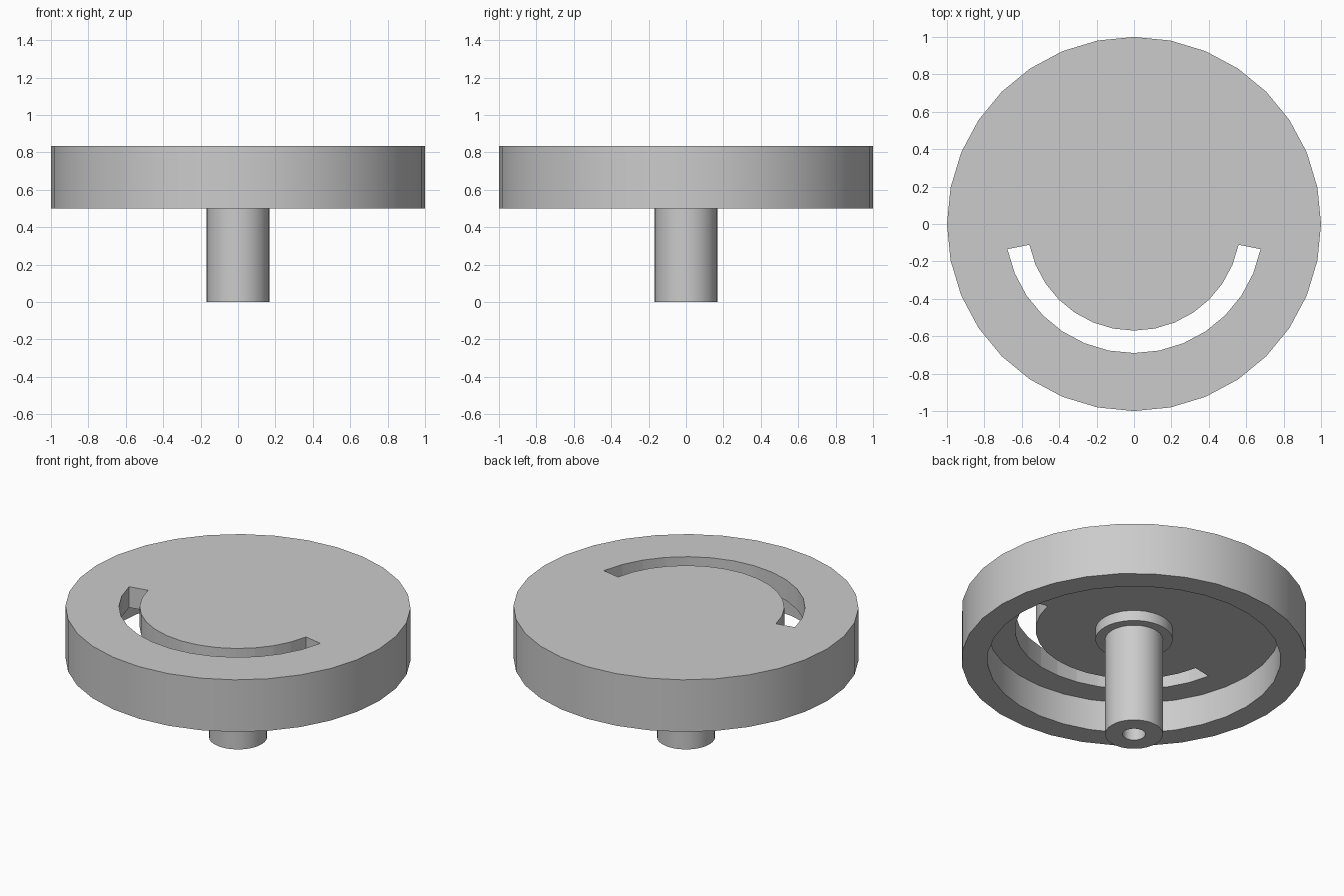
import bpy
import bmesh
from math import cos, sin, tau, radians

SEGMENTS = 32
TOP, CEILING, RIM = 0.833, 0.70, 0.50

cube = bpy.data.objects.get("Cube")
if cube:
    bpy.data.objects.remove(cube, do_unlink=True)

grey = bpy.data.materials.new("plain grey")
grey.use_nodes = True
colour = (0.6, 0.6, 0.6, 1)
grey.diffuse_color = colour
for node in grey.node_tree.nodes:
    if node.type == "BSDF_PRINCIPLED":
        node.inputs["Base Color"].default_value = colour


def finish(bm, name):
    """Turn a bmesh into a named, coloured object."""
    bmesh.ops.recalc_face_normals(bm, faces=bm.faces)
    mesh = bpy.data.meshes.new(name)
    bm.to_mesh(mesh)
    bm.free()
    mesh.materials.append(grey)
    obj = bpy.data.objects.new(name, mesh)
    bpy.context.collection.objects.link(obj)
    return obj


def lathe(name, profile):
    """Revolve (radius, z) points round the z axis."""
    bm = bmesh.new()
    verts = [bm.verts.new((r, 0, z)) for r, z in profile]
    edges = [bm.edges.new(pair) for pair in zip(verts, verts[1:])]
    bmesh.ops.spin(bm, geom=verts + edges, cent=(0, 0, 0), axis=(0, 0, 1),
                   angle=tau, steps=SEGMENTS, use_merge=False)
    bmesh.ops.remove_doubles(bm, verts=bm.verts, dist=1e-4)
    return finish(bm, name)


def arc_block(name, inner, outer, low, high, first, last):
    """Solid arc between two whole segment steps."""
    bm = bmesh.new()
    angles = [tau * i / SEGMENTS for i in range(first, last + 1)]
    ring = [(outer * cos(a), outer * sin(a), low) for a in angles]
    ring += [(inner * cos(a), inner * sin(a), low) for a in reversed(angles)]
    base = bm.faces.new([bm.verts.new(p) for p in ring])
    raised = bmesh.ops.extrude_face_region(bm, geom=[base], use_keep_orig=True)
    moved = [v for v in raised["geom"] if isinstance(v, bmesh.types.BMVert)]
    bmesh.ops.translate(bm, verts=moved, vec=(0, 0, high - low))
    return finish(bm, name)


def smooth(obj):
    bpy.ops.object.select_all(action="DESELECT")
    obj.select_set(True)
    bpy.context.view_layer.objects.active = obj
    bpy.ops.object.shade_smooth_by_angle(angle=radians(30))


# Wheel: solid plate with a deep rim hanging below it
wheel = lathe("wheel", [(0, TOP), (1, TOP), (1, RIM), (0.85, RIM),
                        (0.85, CEILING), (0, CEILING)])

# Curved slot through the front half of the plate
cutter = arc_block("slot_cutter", 0.57, 0.69, CEILING - 0.1, TOP + 0.1, 17, 31)
cutter.hide_render = True
cut = wheel.modifiers.new("slot", "BOOLEAN")
cut.operation = "DIFFERENCE"
cut.solver = "EXACT"
cut.object = cutter
bpy.context.view_layer.objects.active = wheel
bpy.ops.object.modifier_apply(modifier=cut.name)
bpy.data.objects.remove(cutter, do_unlink=True)

# Hub: collar, shaft and the bore up its middle
hub = lathe("hub_shaft", [(0.224, CEILING), (0.224, 0.633), (0.168, 0.633),
                          (0.168, 0), (0.066, 0), (0.066, CEILING)])

for part in (wheel, hub):
    smooth(part)
